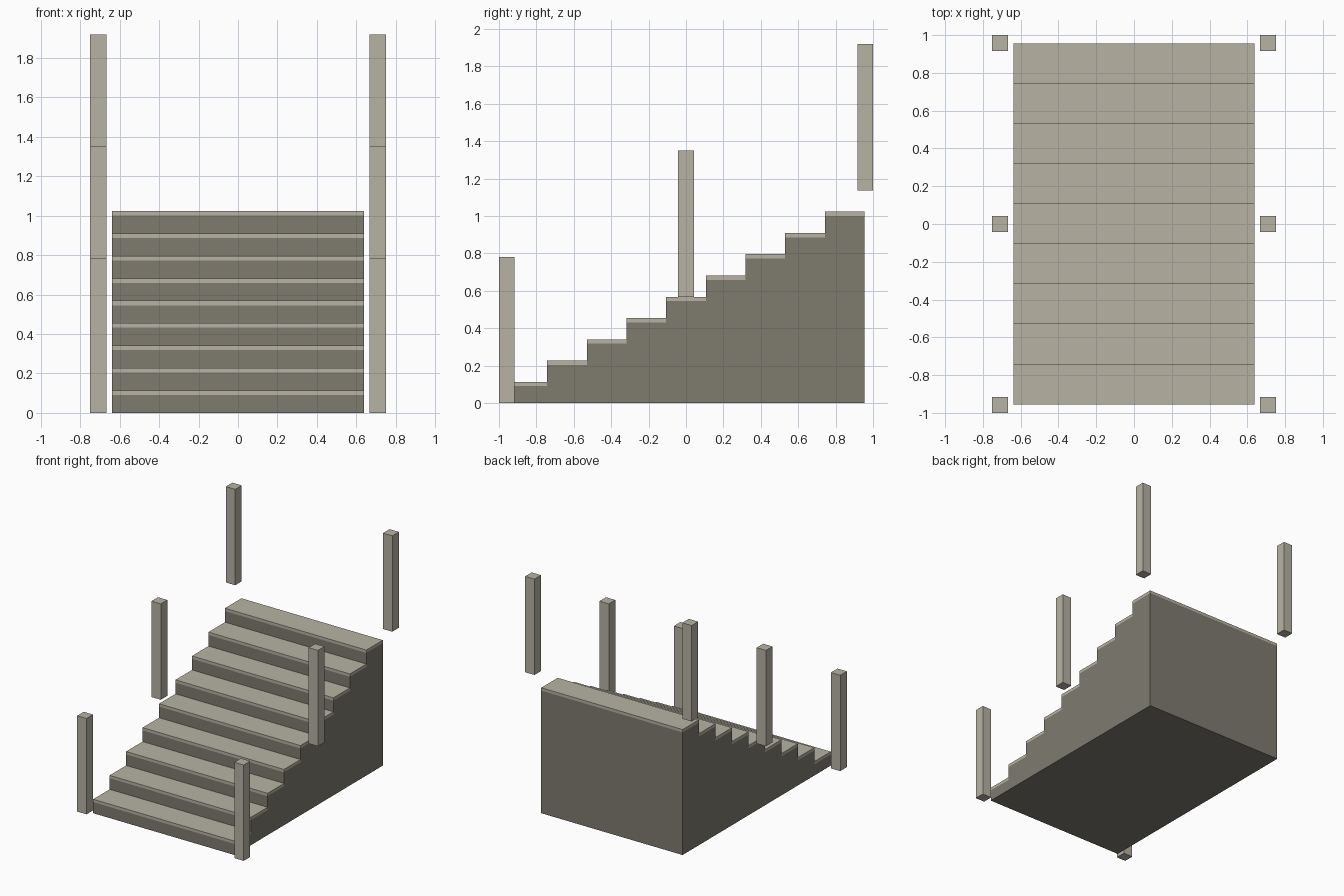
import bpy, bmesh

if "Cube" in bpy.data.objects:
    bpy.data.objects.remove(bpy.data.objects["Cube"])

STEPS, RUN, RISE = 9, 0.2122, 0.1137
HALF_W, Y0, TREAD = 0.638, -0.955, 0.023
POST = 0.084


def material(name, rgb):
    m = bpy.data.materials.new(name)
    m.diffuse_color = (*rgb, 1)
    m.use_nodes = True
    m.node_tree.nodes["Principled BSDF"].inputs["Base Color"].default_value = m.diffuse_color
    return m


light = material("light stone", (0.474, 0.451, 0.371))
dark = material("dark stone", (0.209, 0.198, 0.159))


def finish(name, bm, mat):
    bmesh.ops.recalc_face_normals(bm, faces=bm.faces)
    me = bpy.data.meshes.new(name)
    bm.to_mesh(me)
    bm.free()
    me.materials.append(mat)
    ob = bpy.data.objects.new(name, me)
    bpy.context.collection.objects.link(ob)
    return ob


def box(name, lo, hi, mat):
    bm = bmesh.new()
    bmesh.ops.create_cube(bm, size=1)
    for v in bm.verts:
        v.co = [lo[i] if v.co[i] < 0 else hi[i] for i in range(3)]
    return finish(name, bm, mat)


# solid stepped body: side profile extruded across the width
profile = [(Y0, 0)]
for i in range(STEPS):
    z = (i + 1) * RISE - TREAD
    profile += [(Y0 + i * RUN, z), (Y0 + (i + 1) * RUN, z)]
profile.append((Y0 + STEPS * RUN, 0))
bm = bmesh.new()
side = bm.faces.new([bm.verts.new((-HALF_W, y, z)) for y, z in profile])
ext = bmesh.ops.extrude_face_region(bm, geom=[side], use_keep_orig=True)
verts = [g for g in ext["geom"] if isinstance(g, bmesh.types.BMVert)]
bmesh.ops.translate(bm, verts=verts, vec=(2 * HALF_W, 0, 0))
finish("stair_body", bm, dark)

# light tread slab on every step
for i in range(STEPS):
    y, z = Y0 + i * RUN, (i + 1) * RISE
    box(f"tread_{i + 1}", (-HALF_W, y, z - TREAD), (HALF_W, y + RUN, z), light)

# three railing posts on each side, rising with the stairs
for side_name, x in (("left", -0.709), ("right", 0.709)):
    for k, y in enumerate((-0.958, 0, 0.958)):
        z = k * 0.5685
        box(f"{side_name}_post_{k + 1}", (x - POST / 2, y - POST / 2, z),
            (x + POST / 2, y + POST / 2, z + 0.782), light)
